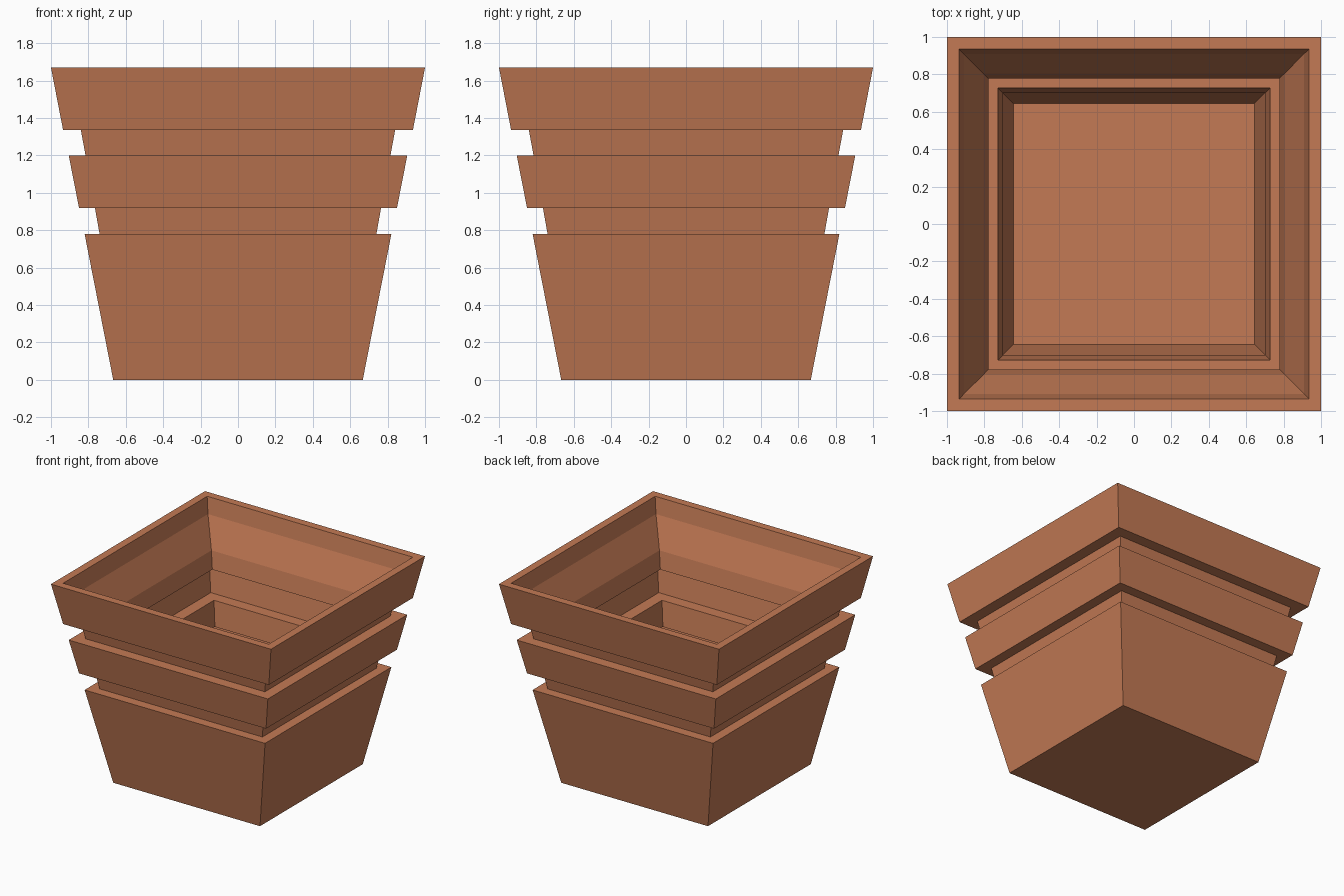
import bpy, bmesh

if "Cube" in bpy.data.objects:
    bpy.data.objects.remove(bpy.data.objects["Cube"])

# Half-width and height along the wall, outside then inside
outer = [(0.667, 0), (0.82, 0.78), (0.74, 0.78), (0.765, 0.92), (0.85, 0.92),
         (0.905, 1.2), (0.815, 1.2), (0.84, 1.335), (0.935, 1.335), (1.0, 1.67)]
inner = [(0.935, 1.67), (0.91, 1.54), (0.805, 1.31), (0.778, 1.17), (0.87, 1.17),
         (0.825, 0.95), (0.728, 0.95), (0.70, 0.75), (0.785, 0.75), (0.645, 0.03)]


def square_lathe(name, profile):
    """Stack square rings along a profile, join them and cap both ends."""
    bm = bmesh.new()
    rings = [[bm.verts.new((sx * r, sy * r, z))
              for sx, sy in ((-1, -1), (1, -1), (1, 1), (-1, 1))]
             for r, z in profile]
    for a, b in zip(rings, rings[1:]):
        for i in range(4):
            j = (i + 1) % 4
            bm.faces.new((a[i], a[j], b[j], b[i]))
    bm.faces.new(rings[0][::-1])
    bm.faces.new(rings[-1])
    bmesh.ops.recalc_face_normals(bm, faces=bm.faces[:])
    mesh = bpy.data.meshes.new(name)
    bm.to_mesh(mesh)
    bm.free()
    obj = bpy.data.objects.new(name, mesh)
    bpy.context.collection.objects.link(obj)
    return obj


# Square stepped planter in terracotta
planter = square_lathe("planter", outer + inner)
terracotta = bpy.data.materials.new("terracotta")
terracotta.diffuse_color = (0.55, 0.195, 0.09, 1)
terracotta.use_nodes = True
terracotta.node_tree.nodes["Principled BSDF"].inputs["Base Color"].default_value = terracotta.diffuse_color
planter.data.materials.append(terracotta)
